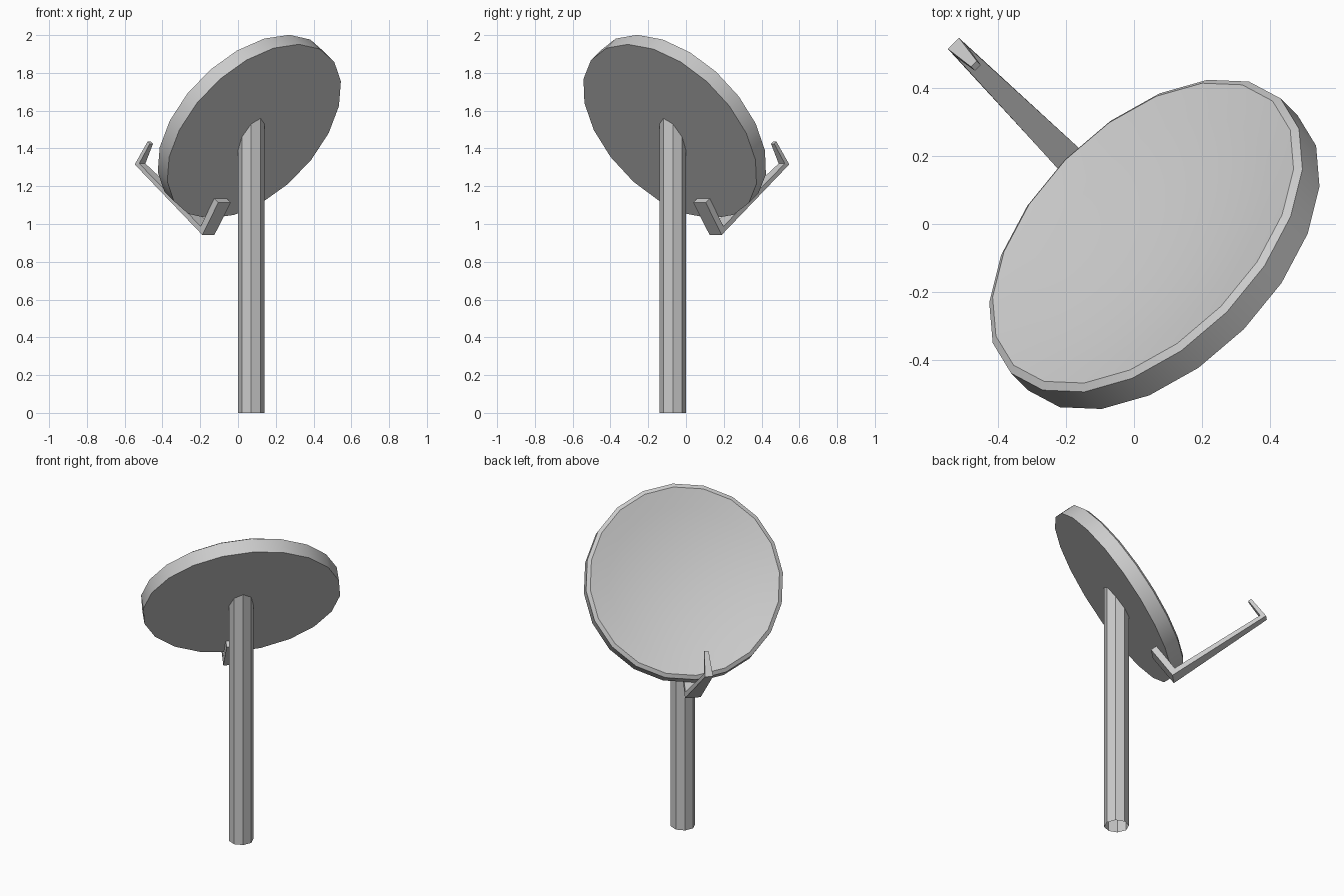
import bpy, bmesh, math
from mathutils import Matrix, Vector

if "Cube" in bpy.data.objects:
    bpy.data.objects.remove(bpy.data.objects["Cube"])

# Dish frame: local x sideways, y up the dish, z along the facing direction
side = Vector((-1, -1, 0)).normalized()
up = Vector((1, -1, 2)).normalized()
facing = Vector((-1, 1, 1)).normalized()
frame = Matrix((side, up, facing)).transposed().to_4x4()
frame.translation = (0.085, -0.085, 1.49)


def finish(name, bm, smooth):
    bmesh.ops.recalc_face_normals(bm, faces=bm.faces)
    mesh = bpy.data.meshes.new(name)
    bm.to_mesh(mesh)
    bm.free()
    obj = bpy.data.objects.new(name, mesh)
    bpy.context.collection.objects.link(obj)
    if smooth:
        bpy.ops.object.select_all(action='DESELECT')
        obj.select_set(True)
        bpy.context.view_layer.objects.active = obj
        bpy.ops.object.shade_smooth_by_angle(angle=math.radians(30))
    return obj


def bridge(bm, a, b):
    for i in range(len(a)):
        j = (i + 1) % len(a)
        bm.faces.new((a[i], a[j], b[j], b[i]))


def ring(bm, radius, height, sides, phase=0.0):
    return [bm.verts.new((radius * math.cos(phase + math.tau * i / sides),
                          radius * math.sin(phase + math.tau * i / sides), height))
            for i in range(sides)]


# Dish: flat back, straight wall, slanted lip and shallow bowl
bm = bmesh.new()
LIP = 0.543
profile = [(0.565, 0.0), (0.565, 0.087)]
profile += [(LIP * t, 0.03 + 0.071 * t * t) for t in (1, 0.8, 0.6, 0.4, 0.2)]
rings = [ring(bm, r, h, 20, math.radians(1)) for r, h in profile]
bm.faces.new(rings[0])
for a, b in zip(rings, rings[1:]):
    bridge(bm, a, b)
centre = bm.verts.new((0, 0, 0.03))
for i in range(20):
    bm.faces.new((rings[-1][i], rings[-1][(i + 1) % 20], centre))
bm.transform(frame)
finish("dish", bm, True)

# Pole: open tube whose top is cut to the slope of the dish back
bm = bmesh.new()
bottom, top = ring(bm, 0.07, 0, 8), ring(bm, 0.07, 1, 8)
bridge(bm, bottom, top)
bmesh.ops.translate(bm, verts=bm.verts, vec=(0.07, -0.07, 0))
for v in top:
    v.co.z = 1.325 + v.co.x - v.co.y
finish("pole", bm, True)

# Receiver arm: bent tapering strip, (outer point, inner point, half width)
bm = bmesh.new()
stations = [((-0.435, -0.037), (-0.435, 0.0), 0.047),
            ((-0.645, -0.037), (-0.615, 0.0), 0.045),
            ((-0.645, 0.61), (-0.622, 0.585), 0.023),
            ((-0.497, 0.61), (-0.497, 0.59), 0.012)]
sections = []
for outer, inner, w in stations:
    sections.append([bm.verts.new((x, p[0], p[1]))
                     for x, p in ((-w, outer), (w, outer), (w, inner), (-w, inner))])
for a, b in zip(sections, sections[1:]):
    bridge(bm, a, b)
bm.faces.new(sections[0])
bm.faces.new(sections[-1])
bm.transform(frame)
finish("receiver_arm", bm, False)
